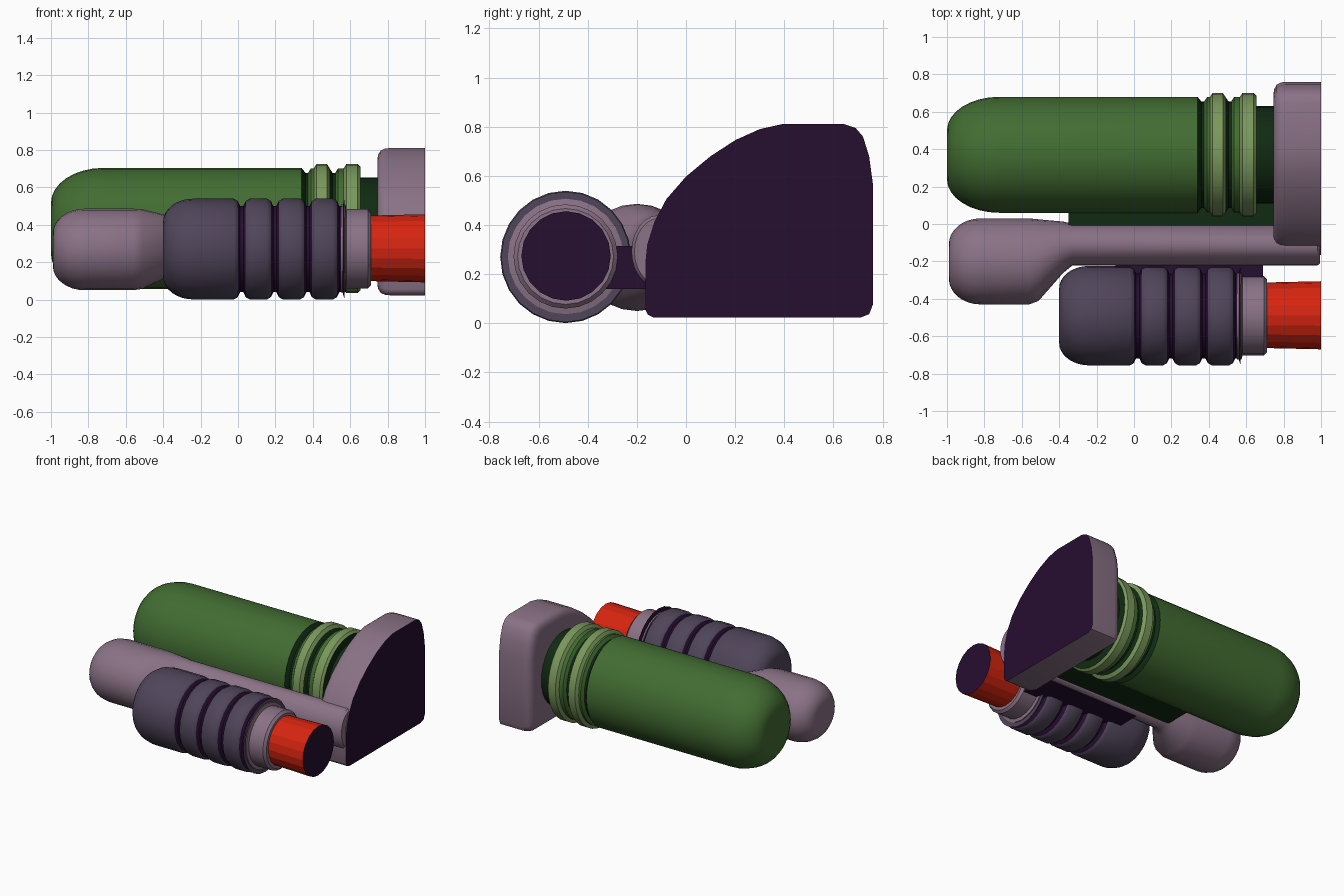
import bpy, bmesh, math

if "Cube" in bpy.data.objects:
    bpy.data.objects.remove(bpy.data.objects["Cube"])


def material(name, r, g, b):
    lin = [((c / 255 + 0.055) / 1.055) ** 2.4 if c > 10 else c / 255 / 12.92 for c in (r, g, b)]
    m = bpy.data.materials.new(name)
    m.diffuse_color = (*lin, 1)
    m.use_nodes = True
    m.node_tree.nodes["Principled BSDF"].inputs["Base Color"].default_value = m.diffuse_color
    return m


GREEN = material("green", 66, 108, 50)
LIGHT_GREEN = material("light green", 122, 152, 92)
DARK_GREEN = material("dark green", 16, 42, 18)
MAUVE = material("mauve", 138, 114, 134)
SLATE = material("slate purple", 80, 69, 90)
PURPLE = material("dark purple", 38, 14, 48)
RED = material("red", 215, 36, 16)


def finish(name, bm, mats, angle=40):
    bmesh.ops.recalc_face_normals(bm, faces=bm.faces[:])
    me = bpy.data.meshes.new(name)
    bm.to_mesh(me)
    bm.free()
    for m in mats:
        me.materials.append(m)
    ob = bpy.data.objects.new(name, me)
    bpy.context.collection.objects.link(ob)
    bpy.ops.object.select_all(action='DESELECT')
    ob.select_set(True)
    bpy.context.view_layer.objects.active = ob
    bpy.ops.object.shade_smooth_by_angle(angle=math.radians(angle))
    return ob


def loft(name, rings, mats, bands=None, end=0, angle=40):
    """Skin rings of (x, [(y, z)...]); bands gives the colour of each band."""
    bm = bmesh.new()
    loops = [[bm.verts.new((x, y, z)) for y, z in pts] for x, pts in rings]
    for i, (a, b) in enumerate(zip(loops, loops[1:])):
        for j in range(len(a)):
            k = (j + 1) % len(a)
            f = bm.faces.new((a[j], a[k], b[k], b[j]))
            f.material_index = bands[i] if bands else 0
    bm.faces.new(loops[0])
    bm.faces.new(loops[-1]).material_index = end
    return finish(name, bm, mats, angle)


def ellipse(cy, cz, ry, rz, n):
    return [(cy + ry * math.cos(2 * math.pi * i / n), cz + rz * math.sin(2 * math.pi * i / n))
            for i in range(n)]


def dome(x0, length, r, rim=0.5, steps=8):
    """Rounded left end: (x, radius) points from a small flat disc to full radius."""
    pts = []
    for i in range(steps):
        t = math.pi / 2 * i / steps
        pts.append((x0 + length * (1 - math.cos(t)), r * (rim + (1 - rim) * math.sin(t))))
    return pts


def box(name, lo, hi, mat):
    bm = bmesh.new()
    bmesh.ops.create_cube(bm, size=1)
    for v in bm.verts:
        v.co = [(l + h) / 2 + c * (h - l) for l, h, c in zip(lo, hi, v.co)]
    return finish(name, bm, [mat])


def turned(name, prof, cy, cz, n, mats, bands=None, end=0, zs=1.0, angle=40):
    return loft(name, [(x, ellipse(cy, cz, r, r * zs, n)) for x, r in prof], mats, bands, end, angle)


# Large green tank with grooves, two pale rings and a dark neck
prof = dome(-1, 0.28, 0.31, 0.42)
bands = [0] * len(prof)
prof += [(-0.72, 0.31)]
for x, r, b in [(0.34, 0.31, 0), (0.36, 0.285, 1), (0.375, 0.285, 1), (0.39, 0.308, 0),
                (0.405, 0.308, 0), (0.42, 0.331, 2), (0.475, 0.331, 2), (0.49, 0.308, 2),
                (0.505, 0.285, 1), (0.52, 0.285, 1), (0.535, 0.308, 0), (0.565, 0.308, 0),
                (0.58, 0.331, 2), (0.64, 0.331, 2), (0.655, 0.315, 2), (0.656, 0.26, 1),
                (0.78, 0.26, 1)]:
    prof.append((x, r))
    bands.append(b)
turned("green_tank", prof, 0.37, 0.38, 32, [GREEN, DARK_GREEN, LIGHT_GREEN], bands, 1, 1.045)

# Mauve tube: fat rounded end, narrowing to a thin pipe
rings = [(x, ellipse(-0.2, 0.268, r, r * 0.948, 24)) for x, r in dome(-0.99, 0.17, 0.23, 0.4)]
rings += [(-0.82, ellipse(-0.2, 0.268, 0.23, 0.218, 24)),
          (-0.56, ellipse(-0.2, 0.268, 0.23, 0.218, 24)),
          (-0.51, ellipse(-0.193, 0.27, 0.218, 0.213, 24)),
          (-0.38, ellipse(-0.125, 0.285, 0.138, 0.165, 24)),
          (-0.33, ellipse(-0.11, 0.292, 0.112, 0.148, 24)),
          (0.98, ellipse(-0.11, 0.292, 0.112, 0.148, 24)),
          (0.995, ellipse(-0.11, 0.292, 0.1, 0.135, 24))]
loft("mauve_tube", rings, [MAUVE])

# Ribbed slate canister with dark grooves
prof = dome(-0.4, 0.16, 0.266, 0.55)
bands = [0] * len(prof)
prof += [(-0.24, 0.266)]
for gx in (0.02, 0.197, 0.374, 0.55):
    w = 0.021
    prof += [(gx - 2 * w, 0.266), (gx - w, 0.254), (gx - w * 0.4, 0.228), (gx + w * 0.4, 0.228)]
    bands += [0, 0, 1, 1]
    if gx < 0.5:
        prof += [(gx + w, 0.254), (gx + 2 * w, 0.266)]
        bands += [1, 0]
    else:
        prof += [(gx + w * 0.9, 0.262)]
        bands += [1]
turned("ribbed_canister", prof, -0.49, 0.27, 24, [SLATE, PURPLE], bands, 0, 1.012)

# Collar and red nozzle with dark end
turned("collar", [(0.55, 0.235), (0.575, 0.235), (0.58, 0.212), (0.695, 0.212), (0.712, 0.195)],
       -0.49, 0.272, 24, [MAUVE])
turned("red_nozzle", [(0.69, 0.175), (1.0, 0.182)], -0.488, 0.274, 20, [RED, PURPLE], None, 1, angle=15)

# End plate: rounded quarter outline, soft left rim, dark flat right face
outline = [(-0.165, 0.055), (-0.155, 0.035), (-0.13, 0.023), (0.71, 0.023), (0.745, 0.037),
           (0.76, 0.075), (0.76, 0.57), (0.745, 0.68), (0.72, 0.76), (0.69, 0.795),
           (0.645, 0.81), (0.39, 0.81), (0.30, 0.79), (0.2, 0.745), (0.1, 0.68),
           (0, 0.597), (-0.08, 0.505), (-0.13, 0.41), (-0.158, 0.32), (-0.165, 0.25)]
rings = []
for x, d in [(0.745, 0.06), (0.75, 0.035), (0.763, 0.014), (0.785, 0.003), (0.81, 0), (1.0, 0)]:
    s = 1 - d / 0.42
    rings.append((x, [(0.3 + (y - 0.3) * s, 0.41 + (z - 0.41) * s) for y, z in outline]))
loft("end_plate", rings, [MAUVE, PURPLE], None, 1)

# Brackets joining the three tubes
box("green_bracket", (-0.35, -0.1, 0.16), (0.76, 0.2, 0.35), DARK_GREEN)
box("purple_bracket", (-0.1, -0.42, 0.14), (0.69, -0.1, 0.315), PURPLE)
